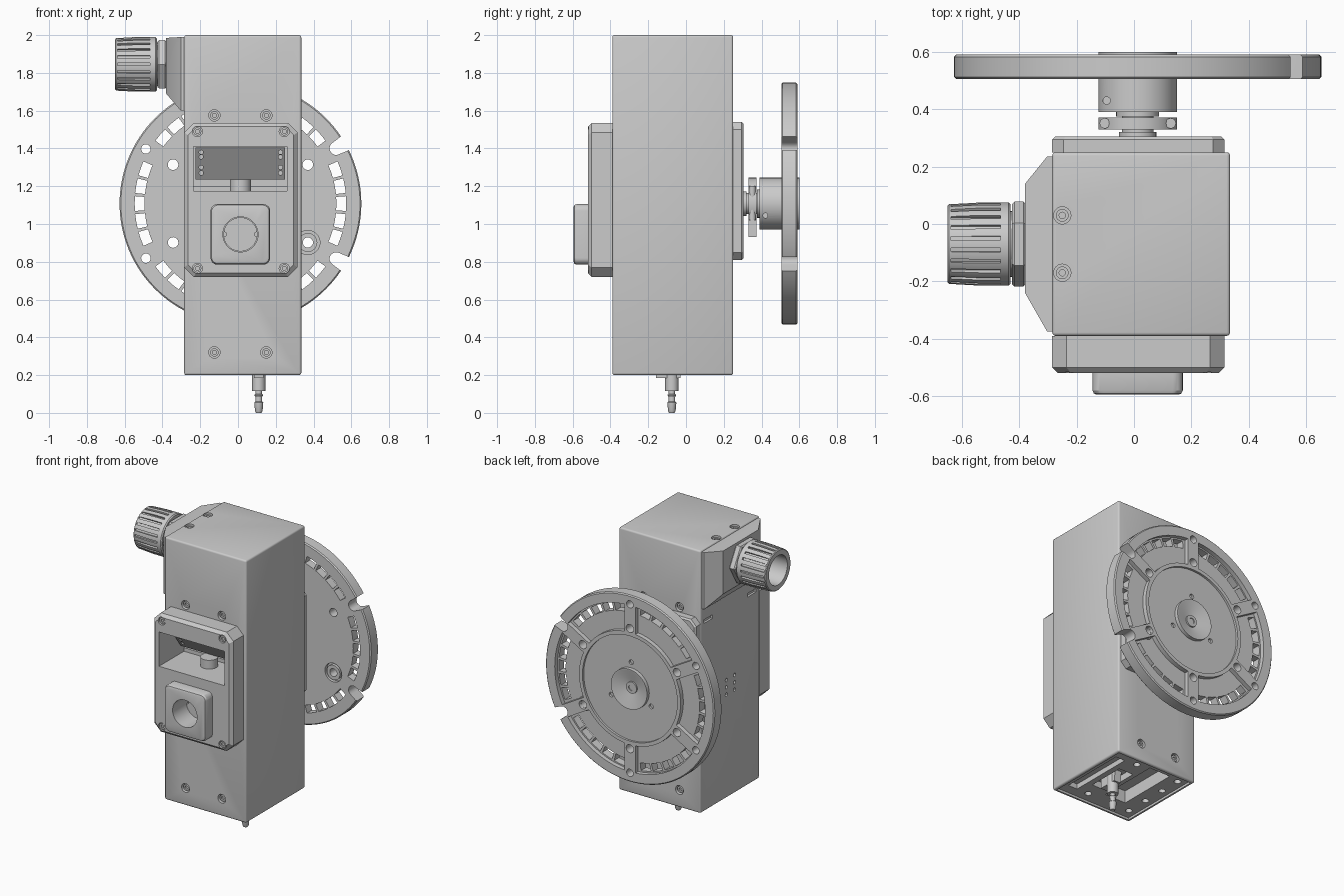
import bpy, bmesh
from math import sin, cos, pi, radians, asin

if "Cube" in bpy.data.objects:
    bpy.data.objects.remove(bpy.data.objects["Cube"])

CX, CZ = 0.013, 1.108          # wheel axis


def circ(u, v, r, n=32, a0=0.0):
    return [(u + r * cos(a0 + 2 * pi * i / n), v + r * sin(a0 + 2 * pi * i / n)) for i in range(n)]


def oct_rect(u0, u1, v0, v1, c=0.0, d=0.0):
    """Rectangle with corners cut by c, inset by d."""
    u0, u1, v0, v1 = u0 + d, u1 - d, v0 + d, v1 - d
    if c == 0:
        return [(u0, v0), (u1, v0), (u1, v1), (u0, v1)]
    return [(u0 + c, v0), (u1 - c, v0), (u1, v0 + c), (u1, v1 - c),
            (u1 - c, v1), (u0 + c, v1), (u0, v1 - c), (u0, v0 + c)]


def round_rect(u0, u1, v0, v1, r, d=0.0, n=6):
    u0, u1, v0, v1 = u0 + d, u1 - d, v0 + d, v1 - d
    out = []
    for k, (u, v) in enumerate([(u1 - r, v1 - r), (u0 + r, v1 - r), (u0 + r, v0 + r), (u1 - r, v0 + r)]):
        out += [(u + r * cos(pi / 2 * (k + i / n)), v + r * sin(pi / 2 * (k + i / n))) for i in range(n + 1)]
    return out


def loft(axis, *rings):
    """Closed solid through rings (position, points) along an axis."""
    return axis, rings


def ext(axis, pts, a, b):
    return axis, ((a, pts), (b, pts))


def box(x0, x1, y0, y1, z0, z1):
    return ext('z', oct_rect(x0, x1, y0, y1), z0, z1)


def rod(axis, u, v, r, a, b, n=32):
    return ext(axis, circ(u, v, r, n), a, b)


def mesh_object(name, pieces):
    bm = bmesh.new()
    for axis, rings in pieces:
        loops = []
        for p, pts in rings:
            co = {'x': lambda u, v: (p, u, v), 'y': lambda u, v: (u, p, v), 'z': lambda u, v: (u, v, p)}[axis]
            loops.append([bm.verts.new(co(u, v)) for u, v in pts])
        bm.faces.new(loops[0])
        bm.faces.new(loops[-1][::-1])
        for A, B in zip(loops, loops[1:]):
            for i in range(len(A)):
                j = (i + 1) % len(A)
                bm.faces.new((A[i], B[i], B[j], A[j]))
    bmesh.ops.recalc_face_normals(bm, faces=bm.faces[:])
    me = bpy.data.meshes.new(name)
    bm.to_mesh(me)
    bm.free()
    ob = bpy.data.objects.new(name, me)
    bpy.context.collection.objects.link(ob)
    return ob


def make(name, pieces, cuts=(), bevel=0):
    """Build a part, subtract each group of cutters, shade it."""
    ob = mesh_object(name, pieces)
    tools = []
    if bevel:
        m = ob.modifiers.new('bevel', 'BEVEL')
        m.width, m.segments = bevel, 3
    for group in cuts:
        t = mesh_object('cutter', group)
        t.hide_render = True
        m = ob.modifiers.new('cut', 'BOOLEAN')
        m.object, m.operation, m.solver = t, 'DIFFERENCE', 'EXACT'
        tools.append(t)
    if ob.modifiers:
        dg = bpy.context.evaluated_depsgraph_get()
        me = bpy.data.meshes.new_from_object(ob.evaluated_get(dg))
        ob.modifiers.clear()
        ob.data = me
    for t in tools:
        bpy.data.objects.remove(t)
    bpy.ops.object.select_all(action='DESELECT')
    ob.select_set(True)
    bpy.context.view_layer.objects.active = ob
    bpy.ops.object.shade_smooth_by_angle(angle=radians(30))
    return ob


def screw(axis, u, v, r, base, top):
    """Socket-head screw: disc with a hexagon-like dimple."""
    return loft(axis, (base, circ(u, v, r, 24)), (top, circ(u, v, r, 24)),
                (top, circ(u, v, r * .5, 24)), (top * .6 + base * .4, circ(u, v, r * .5, 24)))


# Main housing: front, back and top screw holes, window, recessed underside, side slots
win = (-0.235, 0.26, -0.62, -0.18, 1.175, 1.41)
spots = [(x, z) for x in (-0.125, 0.15) for z in (0.32, 1.575)]
tops = [(-0.25, 0.03), (-0.25, -0.17)]
body_cuts = [rod('y', x, z, 0.03, a, b, 24) for x, z in spots for a, b in ((-0.45, -0.36), (0.22, 0.3))]
body_cuts += [rod('z', x, y, 0.03, 1.97, 2.1, 24) for x, y in tops]
body_cuts += [box(*win), box(-0.265, 0.315, -0.37, 0.23, 0.1, 0.215)]
body_cuts += [box(-0.3, -0.27, y, y + 0.09, 1.49, 1.515) for y in (-0.35, 0.12)]
body_cuts += [rod('x', y, z, 0.012, -0.3, -0.27, 12) for y in (-0.12, -0.03) for z in (0.91, 0.96, 1.01)]
under = [box(-0.13, 0.03, -0.24, 0.19, 0.15, 0.3), box(0.06, 0.17, -0.2, 0.06, 0.15, 0.26),
         box(0.21, 0.28, -0.3, 0.16, 0.15, 0.25)]
under += [rod('z', x, y, 0.022, 0.15, 0.26, 16) for x in (-0.21, 0.12) for y in (-0.3, 0.17)]
under += [rod('z', -0.21, y, 0.022, 0.15, 0.26, 16) for y in (-0.14, 0.02)]
make('housing', [box(-0.285, 0.335, -0.39, 0.25, 0.2, 2.0)], [body_cuts, under], bevel=0.012)
make('housing_screws',
     [screw('y', x, z, 0.022, -0.355, -0.38) for x, z in spots] +
     [screw('y', x, z, 0.022, 0.215, 0.24) for x, z in spots] +
     [screw('z', x, y, 0.022, 1.965, 1.99) for x, y in tops])

# Front cover with chamfered edge and window
C = (-0.285, 0.315, 0.72, 1.535)
cover_screws = [(x, z) for x in (-0.215, 0.245) for z in (0.765, 1.49)]
hole = rod('y', 0.013, 0.945, 0.093, -0.65, -0.42, 48)
make('front_cover', [loft('y', (-0.39, oct_rect(*C, 0.05)), (-0.5, oct_rect(*C, 0.05)),
                          (-0.52, oct_rect(*C, 0.045, 0.02)))],
     [[box(*win), hole] + [rod('y', x, z, 0.027, -0.6, -0.5, 24) for x, z in cover_screws]])
make('cover_screws', [screw('y', x, z, 0.021, -0.495, -0.515) for x, z in cover_screws])

# Sensor seen through the window: tilted board, pads, ledge and post
make('window_sensor', [ext('x', [(-0.42, 1.405), (-0.18, 1.405), (-0.18, 1.235), (-0.3, 1.235)], -0.225, 0.25)],
     [[rod('y', x, z, 0.011, -0.5, -0.2, 12) for x in (-0.195, 0.225) for z in (1.27, 1.3, 1.355, 1.38)]])
make('window_ledge', [box(-0.235, 0.26, -0.25, -0.18, 1.17, 1.2), rod('z', 0.013, -0.33, 0.055, 1.16, 1.235)])

# Raised button housing on the front cover
B = (-0.145, 0.17, 0.785, 1.105, 0.035)
make('button_housing', [loft('y', (-0.515, round_rect(*B)), (-0.58, round_rect(*B)),
                             (-0.591, round_rect(*B, 0.005)), (-0.595, round_rect(*B, 0.015)))], [[hole]])
make('button_core', [rod('y', 0.013, 0.945, 0.09, -0.45, -0.41, 48)],
     [[rod('y', 0.013 + s * 0.085, 0.945, 0.012, -0.5, -0.43, 12) for s in (-1, 1)]])

# Back plate
P = (-0.285, 0.315, 0.81, 1.54)
make('back_plate', [loft('y', (0.25, oct_rect(*P, 0.04)), (0.295, oct_rect(*P, 0.04)),
                         (0.305, oct_rect(*P, 0.035, 0.01)))])

# Shaft, clamp and hub
make('shaft', [loft('y', (0.3, circ(CX, CZ, 0.065)), (0.32, circ(CX, CZ, 0.065)), (0.32, circ(CX, CZ, 0.055)),
                    (0.375, circ(CX, CZ, 0.055)), (0.375, circ(CX, CZ, 0.075)), (0.4, circ(CX, CZ, 0.075)))])
make('shaft_clamp', [rod('y', CX, CZ, 0.137, 0.33, 0.372, 48)],
     [[rod('z', CX + s * 0.115, 0.351, 0.016, 0.9, 1.3, 16) for s in (-1, 1)]])
make('clamp_ears', [box(CX - 0.137, CX + 0.137, 0.33, 0.372, 0.93, 1.02)])
make('clamp_bolts', [rod('z', CX + s * 0.115, 0.351, 0.018, 0.95, 1.2, 16) for s in (-1, 1)])
make('hub', [loft('y', (0.39, circ(CX, CZ, 0.137, 64)), (0.6, circ(CX, CZ, 0.137, 64)),
                  (0.6, circ(CX, CZ, 0.128, 64)), (0.565, circ(CX, CZ, 0.05, 64)))],
     [[rod('z', -0.095, 0.43, 0.013, 1.15, 1.4, 16), rod('x', 0.42, 1.045, 0.013, 0.09, 0.3, 16)]])
make('hub_bolt', [screw('y', CX, CZ, 0.04, 0.56, 0.575)])


# Indexing wheel
def polar(r, a):
    return CX + r * cos(a), CZ + r * sin(a)


def sector(mid, r0, r1, h0, h1, n=12):
    inner = [polar(r0, mid - h0 + 2 * h0 * i / n) for i in range(n + 1)]
    outer = [polar(r1, mid + h1 - 2 * h1 * i / n) for i in range(n + 1)]
    return inner + outer


def notch(a):
    """Edge notch with a rounded inner end."""
    loc = [(0.7, 0.05), (0.585, 0.035)]
    loc += [(0.585 - 0.035 * sin(t * pi / 8), 0.035 * cos(t * pi / 8)) for t in range(1, 8)]
    loc += [(0.585, -0.035), (0.7, -0.05)]
    return [(CX + r * cos(a) - w * sin(a), CZ + r * sin(a) + w * cos(a)) for r, w in loc]


spokes = [radians(30 + 60 * k) for k in range(6)]
mids = [radians(60 * k) for k in range(6)]
half = lambda r: pi / 6 - asin(0.042 / r)
pockets = [ext('y', sector(m, 0.385, 0.57, half(0.385), half(0.57)), 0.56, 0.65) for m in mids]
pockets += [rod('y', CX, CZ, 0.36, 0.575, 0.65, 96)]
through = [ext('y', sector(m + radians(9.75 * k), 0.508, 0.56, radians(4), radians(4), 2), 0.45, 0.65)
           for m in mids for k in range(-2, 3)]
through += [rod('y', *polar(0.412, a), 0.028, 0.45, 0.65, 24) for a in spokes]
through += [rod('y', *polar(0.578, a), 0.025, 0.45, 0.65, 24) for a in spokes[1:5]]
through += [ext('y', notch(a), 0.45, 0.65) for a in (spokes[0], spokes[5])]
through += [rod('y', *polar(0.175, radians(90 + 120 * k)), 0.016, 0.56, 0.65, 16) for k in range(3)]
through += [rod('y', CX, CZ, 0.134, 0.45, 0.65, 64)]
bush = polar(0.412, spokes[5])
bore = [rod('y', *bush, 0.064, 0.45, 0.53)]
make('index_wheel', [loft('y', (0.505, circ(CX, CZ, 0.633, 128)), (0.512, circ(CX, CZ, 0.64, 128)),
                          (0.583, circ(CX, CZ, 0.64, 128)), (0.59, circ(CX, CZ, 0.633, 128)))],
     [pockets, through, bore])
make('wheel_bushing', [rod('y', *bush, 0.05, 0.505, 0.57)], [[rod('y', *bush, 0.027, 0.45, 0.65, 24)]])

# Side cable outlet: flange and frustum, nut, ribbed gland
GY, GZ = -0.07, 1.845
F, T = oct_rect(-0.375, 0.235, 1.6, 1.99), oct_rect(-0.24, 0.14, 1.69, 1.985)
make('outlet_mount', [loft('x', (-0.28, F), (-0.303, F), (-0.38, T))])
make('gland_nut', [loft('x', (-0.378, circ(GY, GZ, 0.14, 6)), (-0.386, circ(GY, GZ, 0.148, 6)),
                        (-0.417, circ(GY, GZ, 0.148, 6)), (-0.425, circ(GY, GZ, 0.14, 6)))])
make('gland_neck', [rod('x', GY, GZ, 0.115, -0.45, -0.4)])
ribs = []
for k in range(22):
    a = 2 * pi * k / 22
    ribs.append(ext('x', [(GY + r * cos(a) - w * sin(a), GZ + r * sin(a) + w * cos(a))
                          for r, w in ((0.131, -0.007), (0.17, -0.007), (0.17, 0.007), (0.131, 0.007))],
                    -0.638, -0.465))
make('gland_cap', [loft('x', (-0.43, circ(GY, GZ, 0.138, 66)), (-0.437, circ(GY, GZ, 0.145, 66)),
                        (-0.54, circ(GY, GZ, 0.145, 66)), (-0.645, circ(GY, GZ, 0.139, 66)),
                        (-0.65, circ(GY, GZ, 0.133, 66)))],
     [ribs, [rod('x', GY, GZ, 0.1, -0.7, -0.46, 48)]])

# Hose spigot and latch under the housing
S = (0.11, -0.075)
make('hose_spigot', [loft('z', *[(z, circ(*S, r, 24)) for z, r in (
    (0.25, 0.035), (0.115, 0.035), (0.115, 0.017), (0.1, 0.017), (0.095, 0.024), (0.085, 0.018),
    (0.06, 0.018), (0.055, 0.024), (0.01, 0.02), (0.0, 0.015))])])
make('latch', [ext('x', [(-0.16, 0.185), (-0.03, 0.185), (-0.02, 0.26), (-0.16, 0.26)], 0.085, 0.135)])
